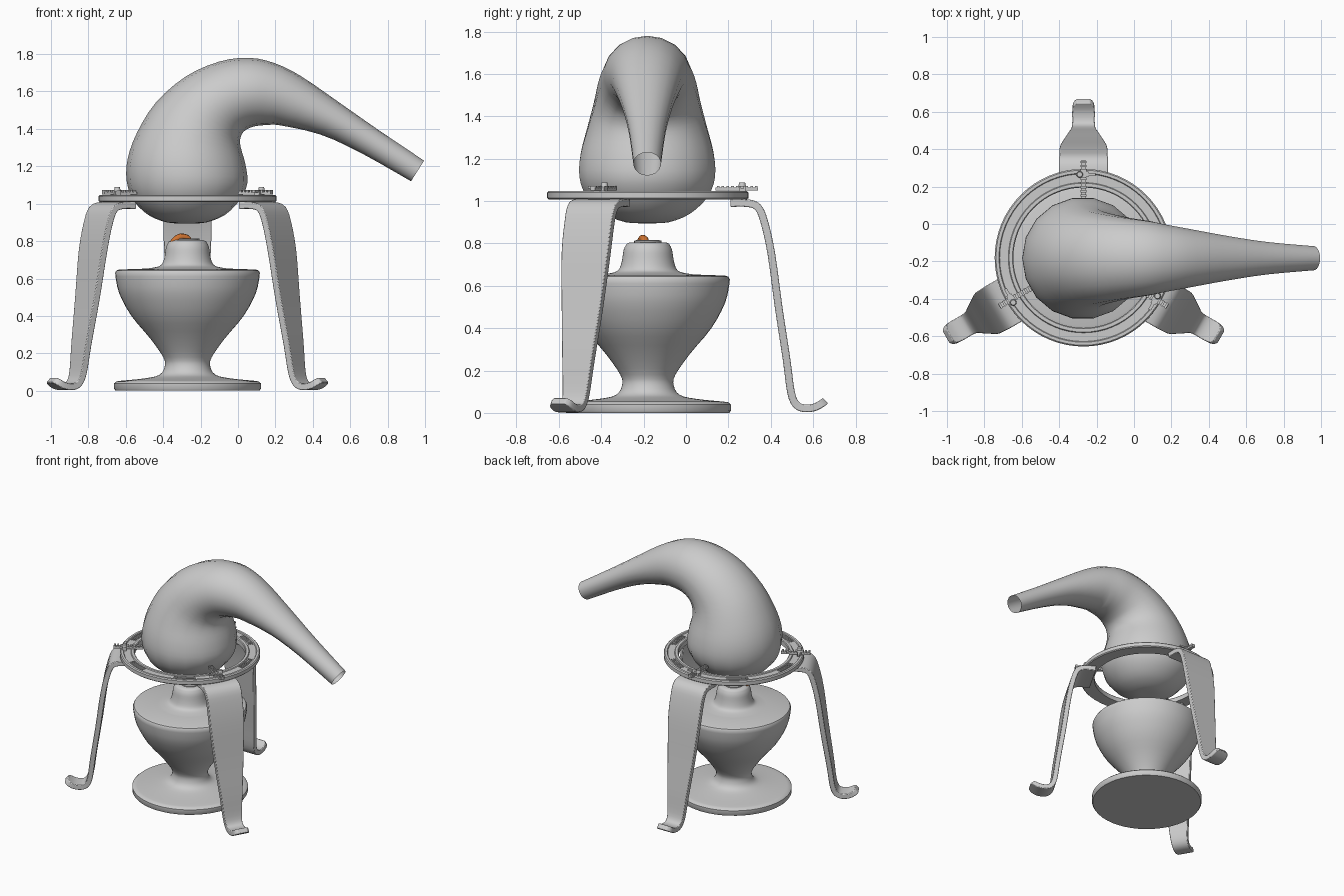
import bpy, bmesh, math
from mathutils import Vector, Matrix

if "Cube" in bpy.data.objects:
    bpy.data.objects.remove(bpy.data.objects["Cube"])

AX = Vector((-0.27, -0.18, 0))          # shared vertical axis
LEG_ANGLES = [math.radians(a) for a in (90, 210, 330)]


def finish(name, bm, angle=40, smooth=True):
    bmesh.ops.recalc_face_normals(bm, faces=bm.faces)
    me = bpy.data.meshes.new(name)
    bm.to_mesh(me)
    bm.free()
    ob = bpy.data.objects.new(name, me)
    bpy.context.collection.objects.link(ob)
    bpy.ops.object.select_all(action='DESELECT')
    ob.select_set(True)
    bpy.context.view_layer.objects.active = ob
    if smooth:
        bpy.ops.object.shade_smooth_by_angle(angle=math.radians(angle))
    return ob


def catmull(rows, n):
    """Smoothly resample a list of equal-length tuples."""
    out = []
    for i in range(len(rows) - 1):
        p = [Vector(rows[max(0, min(len(rows) - 1, i + k))]) for k in (-1, 0, 1, 2)]
        for s in range(n):
            t = s / n
            out.append(0.5 * (2 * p[1] + (p[2] - p[0]) * t
                              + (2 * p[0] - 5 * p[1] + 4 * p[2] - p[3]) * t * t
                              + (3 * p[1] - p[0] - 3 * p[2] + p[3]) * t ** 3))
    return out + [Vector(rows[-1])]


def bridge(bm, rings, closed=True):
    n = len(rings[0])
    for a, b in zip(rings, rings[1:]):
        for j in range(n if closed else n - 1):
            k = (j + 1) % n
            bm.faces.new((a[j], a[k], b[k], b[j]))


def lathe(name, profile, seg=48, loop=False, a0=0.0, a1=2 * math.pi):
    """Revolve (radius, z) points round the shared axis."""
    bm = bmesh.new()
    full = a1 - a0 > 6.28
    rings = []
    for r, z in profile:
        cnt = seg if full else seg + 1
        angs = [a0 + (a1 - a0) * j / seg for j in range(cnt)]
        rings.append([bm.verts.new(AX + Vector((r * math.cos(a), r * math.sin(a), z))) for a in angs])
    bridge(bm, rings + ([rings[0]] if loop else []), full)
    if not loop:
        bm.faces.new(rings[0])
        bm.faces.new(rings[-1])
    elif not full:
        bm.faces.new([r[0] for r in rings])
        bm.faces.new([r[-1] for r in rings])
    return finish(name, bm)


# Retort flask: sections spanned between upper and lower outline (xu, zu, xl, zl, half width)
sections = [
    (-.29, .895, -.25, .895, .02), (-.38, .90, -.17, .90, .105), (-.48, .94, -.07, .94, .205),
    (-.56, 1.02, .01, 1.02, .29), (-.595, 1.12, .05, 1.11, .325), (-.59, 1.24, .04, 1.21, .318),
    (-.54, 1.38, .015, 1.30, .287), (-.44, 1.54, .012, 1.345, .257), (-.28, 1.68, .03, 1.385, .235),
    (-.1, 1.76, .07, 1.408, .215), (.06, 1.78, .115, 1.418, .2), (.2, 1.75, .16, 1.42, .18),
    (.34, 1.68, .22, 1.42, .16), (.55, 1.535, .44, 1.37, .12), (.75, 1.395, .66, 1.27, .088),
    (.995, 1.23, .925, 1.12, .065)]
bm = bmesh.new()
rings = []
for xu, zu, xl, zl, hw in catmull(sections, 3):
    up, lo = Vector((xu, -.183, zu)), Vector((xl, -.183, zl))
    mid, half = (up + lo) / 2, (up - lo) / 2
    rings.append([bm.verts.new(mid + half * math.cos(2 * math.pi * j / 18)
                               + Vector((0, hw * math.sin(2 * math.pi * j / 18), 0))) for j in range(18)])
bridge(bm, rings)
bm.faces.new(rings[0])
finish("retort_flask", bm, 60)

# Spirit burner: foot, bowl and shoulder
foot = [(.385, 0), (.392, .01), (.392, .04), (.38, .05)]
stem = catmull([(.36, .053), (.23, .066), (.15, .085), (.122, .13), (.13, .18), (.2, .28),
                (.3, .40), (.365, .52), (.385, .61)], 3)
top = [(.387, .63), (.38, .643), (.365, .648)]
neck = catmull([(.22, .653), (.16, .663), (.135, .68), (.122, .72), (.114, .77), (.10, .798)], 3)
lathe("burner_body", foot + [tuple(p) for p in catmull([(*p, 0) for p in
      [(q[0], q[1]) for q in stem]], 1) and [(q[0], q[1]) for q in stem]] + top
      + [(q[0], q[1]) for q in neck] + [(.085, .805)])
lathe("wick_collar", [(.065, .80), (.065, .812), (.055, .815)], 24)

# Wick: a bent cord
cu = bpy.data.curves.new("wick", 'CURVE')
cu.dimensions = '3D'
cu.bevel_depth = .019
cu.bevel_resolution = 2
cu.use_fill_caps = True
sp = cu.splines.new('POLY')
path = catmull([(-.265, -.195, .80), (-.272, -.195, .815), (-.305, -.205, .822), (-.335, -.215, .805),
                (-.348, -.22, .78), (-.35, -.222, .75)], 3)
sp.points.add(len(path) - 1)
for pt, p in zip(sp.points, path):
    pt.co = (*p, 1)
wick = bpy.data.objects.new("wick", cu)
bpy.context.collection.objects.link(wick)
mat = bpy.data.materials.new("wick_orange")
mat.diffuse_color = (.62, .17, .03, 1)
mat.use_nodes = True
mat.node_tree.nodes["Principled BSDF"].inputs["Base Color"].default_value = mat.diffuse_color
cu.materials.append(mat)

# Support ring with stepped top, and grooved arcs on it
lathe("support_ring", [(.375, 1.008), (.468, 1.008), (.475, 1.014), (.475, 1.04), (.468, 1.047),
                       (.452, 1.047), (.448, 1.041), (.402, 1.041), (.398, 1.047), (.380, 1.047),
                       (.375, 1.042)], 64, True)
for i in range(6):
    mid = math.radians(60 * i + (0 if i % 2 else 8))
    for r in (.410, .422, .434):
        lathe("ring_rib", [(r, 1.038), (r + .007, 1.038), (r + .007, 1.047), (r, 1.047)],
              8, True, mid - .17, mid + .17)


def box(bm, size, loc):
    bmesh.ops.create_cube(bm, size=1, matrix=Matrix.Translation(loc) @ Matrix.Diagonal((*size, 1)))


# Legs: bent tapering strips (radius, z, half width)
leg = catmull([(.39, .99, .13), (.47, .99, .13), (.52, .97, .13), (.55, .90, .128), (.583, .75, .125),
               (.617, .5, .105), (.655, .25, .08), (.675, .1, .066), (.698, .042, .061),
               (.735, .022, .06), (.785, .026, .06), (.822, .045, .054), (.838, .058, .035)], 3)
for i, ang in enumerate(LEG_ANGLES):
    place = Matrix.Translation(AX) @ Matrix.Rotation(ang, 4, 'Z')
    bm = bmesh.new()
    rings = []
    for k, (r, z, w) in enumerate(leg):
        d = leg[min(k + 1, len(leg) - 1)] - leg[max(k - 1, 0)]
        nrm = Vector((-d[1], 0, d[0])).normalized() * .018
        c = Vector((r, 0, z))
        quad = [c + nrm + Vector((0, w, 0)), c + nrm - Vector((0, w, 0)),
                c - nrm - Vector((0, w, 0)), c - nrm + Vector((0, w, 0))]
        rings.append([bm.verts.new(place @ q) for q in quad])
    bridge(bm, rings)
    bm.faces.new(rings[0])
    bm.faces.new(rings[-1])
    ob = finish(f"leg_{i + 1}", bm)
    bev = ob.modifiers.new("soft_edges", 'BEVEL')
    bev.width, bev.segments = .005, 2

    # Sliding toothed clamp with guide block and thumb screw
    bm = bmesh.new()
    box(bm, (.20, .026, .014), (.42, 0, 1.056))
    for t in range(9):
        box(bm, (.012, .032, .012), (.332 + t * .0225, 0, 1.066))
    box(bm, (.03, .055, .03), (.445, 0, 1.055))
    box(bm, (.016, .09, .012), (.445, -.02, 1.066))
    bmesh.ops.create_cone(bm, cap_ends=True, segments=12, radius1=.018, radius2=.014, depth=.02,
                          matrix=Matrix.Translation((.445, .02, 1.078)))
    bmesh.ops.transform(bm, matrix=place, verts=bm.verts)
    finish(f"clamp_{i + 1}", bm, 30)
